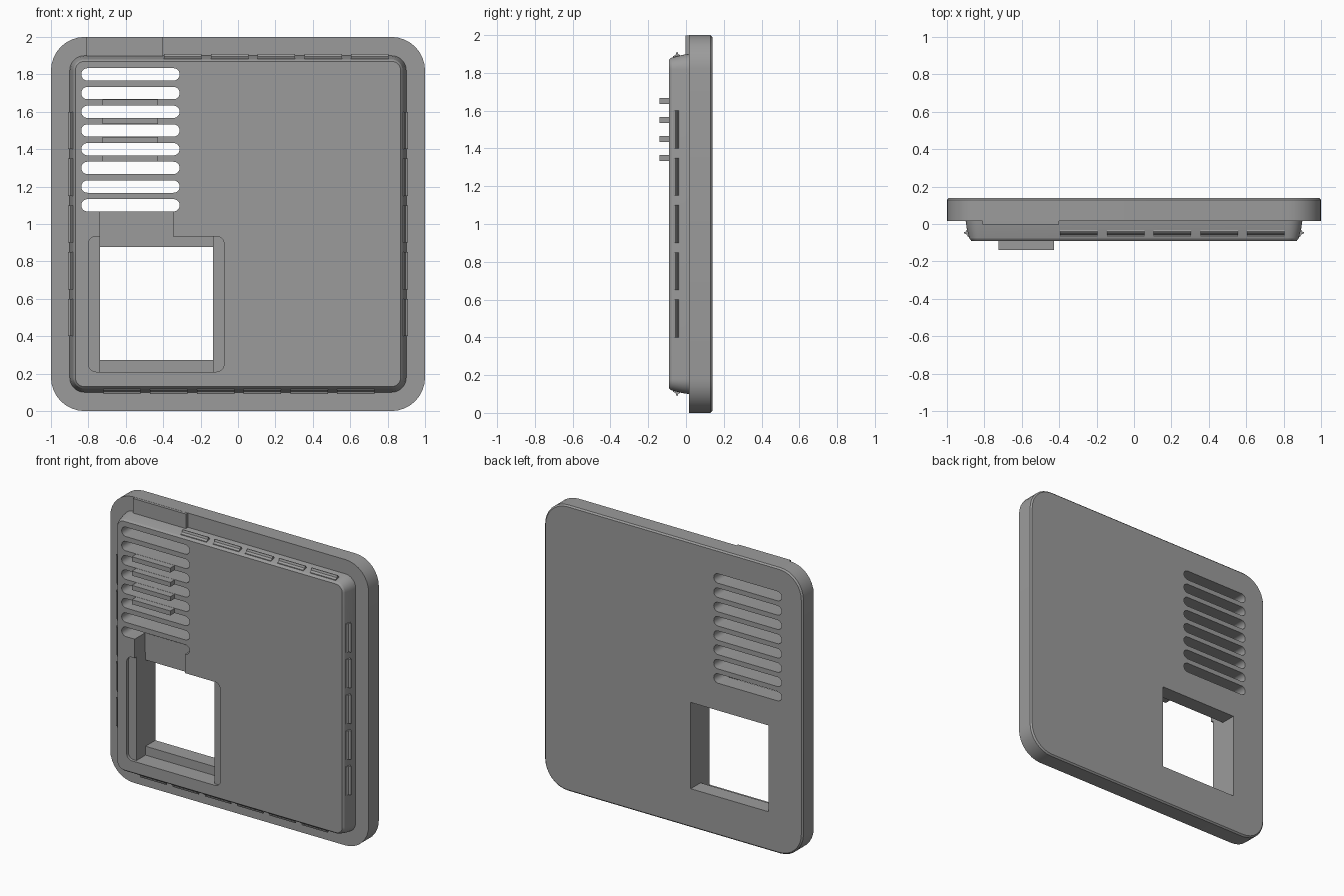
import bpy, bmesh, math
from mathutils import Vector

if "Cube" in bpy.data.objects:
    bpy.data.objects.remove(bpy.data.objects["Cube"])

grey = bpy.data.materials.new("mid grey")
grey.diffuse_color = (0.33, 0.33, 0.33, 1)
grey.use_nodes = True
grey.node_tree.nodes["Principled BSDF"].inputs["Base Color"].default_value = grey.diffuse_color


def rounded_rect(cx, cz, hx, hz, r, steps=8):
    """Outline in the x-z plane, counter-clockwise."""
    pts = []
    for k, (sx, sz) in enumerate([(1, 1), (-1, 1), (-1, -1), (1, -1)]):
        for i in range(steps + 1):
            a = math.pi / 2 * (k + i / steps)
            pts.append((cx + sx * (hx - r) + r * math.cos(a),
                        cz + sz * (hz - r) + r * math.sin(a)))
    return pts


def loft(name, sections):
    """Closed solid through a list of (y, outline) sections."""
    bm = bmesh.new()
    rings = [[bm.verts.new((x, y, z)) for x, z in o] for y, o in sections]
    n = len(rings[0])
    for a, b in zip(rings, rings[1:]):
        for i in range(n):
            j = (i + 1) % n
            bm.faces.new((a[i], a[j], b[j], b[i]))
    bm.faces.new(rings[0][::-1])
    bm.faces.new(rings[-1])
    bmesh.ops.recalc_face_normals(bm, faces=bm.faces)
    me = bpy.data.meshes.new(name)
    bm.to_mesh(me)
    bm.free()
    ob = bpy.data.objects.new(name, me)
    bpy.context.collection.objects.link(ob)
    me.materials.append(grey)
    return ob


def box(name, x0, x1, y0, y1, z0, z1):
    o = [(x0, z0), (x1, z0), (x1, z1), (x0, z1)]
    return loft(name, [(y0, o), (y1, o)])


def cut(target, cutter):
    m = target.modifiers.new("cut", 'BOOLEAN')
    m.operation = 'DIFFERENCE'
    m.solver = 'EXACT'
    m.object = cutter
    bpy.context.view_layer.objects.active = target
    bpy.ops.object.modifier_apply(modifier=m.name)
    bpy.data.objects.remove(cutter)


FRONT, RIM, BACK = -0.09, 0.016, 0.139

# Cover: rounded back plate stepping in to a tapered raised panel
cover = loft("cover_plate", [
    (y, rounded_rect(0, 1, h, h, r)) for y, h, r in [
        (BACK, 0.99, 0.17), (BACK - 0.01, 1.0, 0.18), (RIM, 1.0, 0.18),
        (RIM, 0.90, 0.08), (-0.02, 0.895, 0.075), (-0.078, 0.88, 0.06),
        (FRONT, 0.87, 0.05)]])

# Ventilation slots
for i in range(8):
    o = rounded_rect(-0.575, 1.1 + 0.1 * i, 0.263, 0.033, 0.0329, 6)
    cut(cover, loft("slot_cutter", [(-0.3, o), (0.3, o)]))

# Window: shallow rounded recess, deep ledges above and below, opening, channel
recess = rounded_rect(-0.437, 0.572, 0.362, 0.362, 0.04)
cut(cover, loft("recess_cutter", [(-0.3, recess), (FRONT + 0.02, recess)]))
cut(cover, box("ledge_cutter", -0.737, -0.134, -0.3, 0.03, 0.21, 0.934))
cut(cover, box("opening_cutter", -0.737, -0.134, -0.3, 0.3, 0.272, 0.876))
cut(cover, box("channel_cutter", -0.737, -0.348, -0.3, 0.025, 0.9, 1.1))

# Raised pad on the rim
box("rim_pad", -0.81, -0.4, -0.003, 0.05, 1.885, 1.999)

# Bars standing between the slots
for i in range(4):
    z = 1.35 + 0.1 * i
    box(f"slot_bar_{i + 1}", -0.725, -0.427, -0.139, FRONT + 0.02,
        z - 0.016, z + 0.016)


def clip(name, start, end, side):
    """Ridge along one panel edge; side is the outward direction in x-z."""
    out = Vector((side[0], 0, side[1]))
    along = Vector((abs(side[1]), 0, abs(side[0])))
    centre = Vector((0, 0, 1))
    profile = [(-0.07, 0.86), (-0.07, 0.887), (-0.055, 0.896), (-0.05, 0.91),
               (-0.045, 0.91), (-0.04, 0.898), (-0.033, 0.896), (-0.033, 0.86)]
    bm = bmesh.new()
    ends = []
    for t in (start, end):
        ends.append([bm.verts.new(centre + out * d + along * t + Vector((0, y, 0)))
                     for y, d in profile])
    n = len(profile)
    for i in range(n):
        j = (i + 1) % n
        bm.faces.new((ends[0][i], ends[0][j], ends[1][j], ends[1][i]))
    bm.faces.new(ends[0])
    bm.faces.new(ends[1])
    bmesh.ops.recalc_face_normals(bm, faces=bm.faces)
    me = bpy.data.meshes.new(name)
    bm.to_mesh(me)
    bm.free()
    me.materials.append(grey)
    bpy.context.collection.objects.link(bpy.data.objects.new(name, me))


# Snap clips around the panel
for label, side, first, count in [("left", (-1, 0), -0.6, 5), ("right", (1, 0), -0.6, 5),
                                  ("top", (0, 1), -0.395, 5), ("bottom", (0, -1), -0.72, 6)]:
    for i in range(count):
        s = first + 0.25 * i
        clip(f"{label}_clip_{i + 1}", s, s + 0.2, side)

# Smooth the rounded corners, keep edges crisp
bpy.ops.object.select_all(action='DESELECT')
cover.select_set(True)
bpy.context.view_layer.objects.active = cover
bpy.ops.object.shade_smooth_by_angle(angle=math.radians(25))
